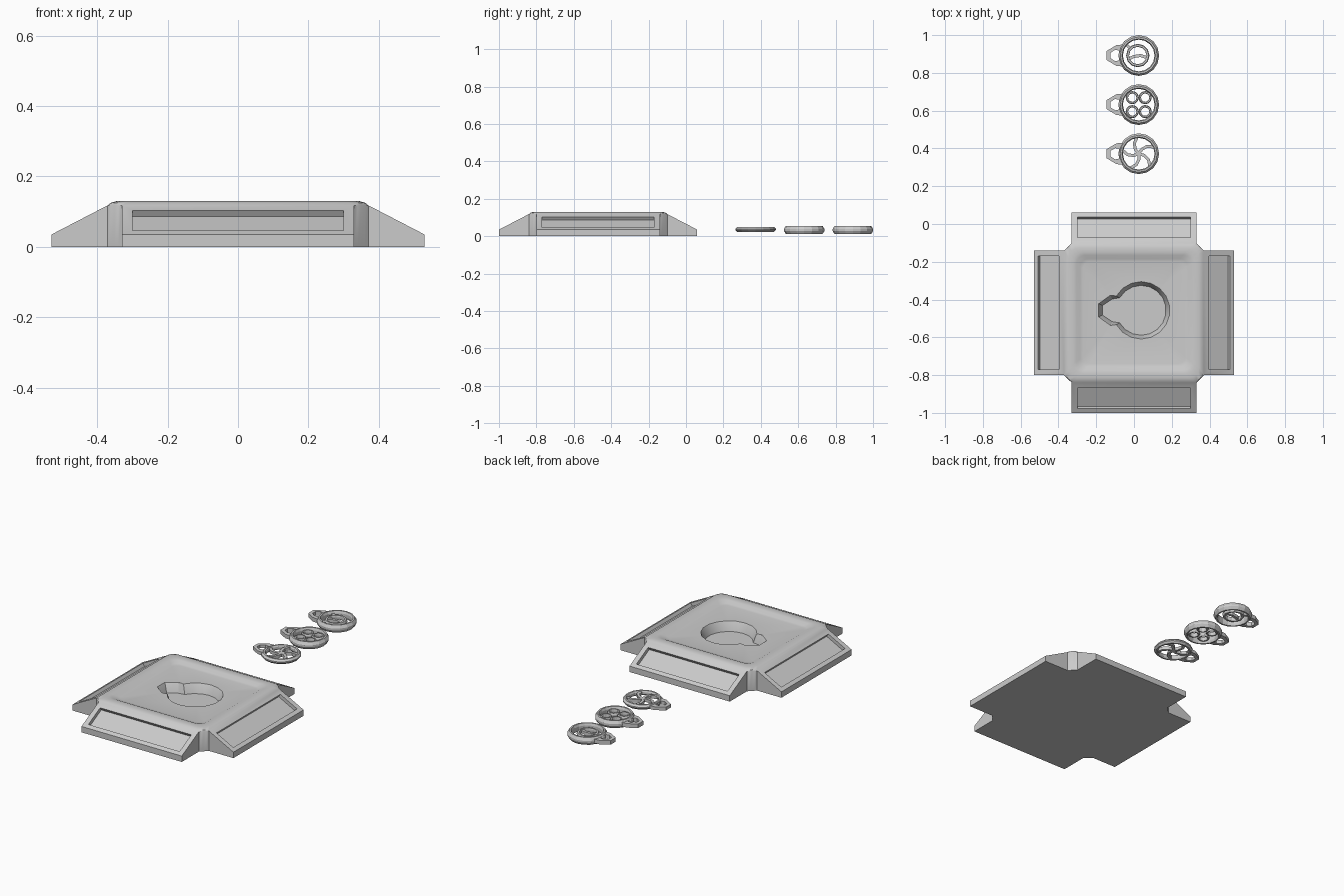
import bpy, bmesh
from math import sin, cos, radians, pi
from mathutils import Vector

if "Cube" in bpy.data.objects:
    bpy.data.objects.remove(bpy.data.objects["Cube"])

CY = -0.47  # centre of the base in y


def finish(name, bm, angle=None):
    bmesh.ops.remove_doubles(bm, verts=bm.verts, dist=1e-5)
    bmesh.ops.recalc_face_normals(bm, faces=bm.faces)
    me = bpy.data.meshes.new(name)
    bm.to_mesh(me)
    bm.free()
    ob = bpy.data.objects.new(name, me)
    bpy.context.collection.objects.link(ob)
    if angle:
        bpy.ops.object.select_all(action='DESELECT')
        ob.select_set(True)
        bpy.context.view_layer.objects.active = ob
        bpy.ops.object.shade_smooth_by_angle(angle=radians(angle))
    return ob


def loft(bm, loops, wrap=False):
    """Skin a list of closed point loops; wrap joins the last to the first."""
    vs = [[bm.verts.new(p) for p in lp] for lp in loops]
    pairs = list(zip(vs, vs[1:])) + ([(vs[-1], vs[0])] if wrap else [])
    for a, b in pairs:
        for i in range(len(a)):
            j = (i + 1) % len(a)
            bm.faces.new((a[i], a[j], b[j], b[i]))
    return vs


def rounded_square(h, r, z, flat=False, n=4):
    pts = []
    for q in range(4):
        a0 = q * pi / 2
        c = Vector((h - r, h - r))
        for i in range(n + 1):
            t = i / n
            if flat:
                p = c + Vector((r * (1 - t), r * t))
            else:
                p = c + r * Vector((cos(t * pi / 2), sin(t * pi / 2)))
            pts.append((p.x * cos(a0) - p.y * sin(a0),
                        CY + p.x * sin(a0) + p.y * cos(a0), z))
    return pts


def keyhole(inset, z):
    r, cx = 0.152 - inset, 0.038
    pts = [(cx + r * cos(radians(a)), r * sin(radians(a))) for a in range(-150, 151, 20)]
    k = inset
    pts += [(-0.125 + k * 0.5, 0.08 - k), (-0.187 + k, 0.035 - k * 0.5),
            (-0.187 + k, -0.035 + k * 0.5), (-0.125 + k * 0.5, -0.08 + k)]
    return [(x, y - 0.457, z) for x, y in pts]


# Base: dished top with keyhole pocket
bm = bmesh.new()
rings = loft(bm, [rounded_square(0.37, 0.04, 0.0, True),
                  rounded_square(0.37, 0.04, 0.118, True),
                  rounded_square(0.362, 0.045, 0.125),
                  rounded_square(0.345, 0.055, 0.13),
                  rounded_square(0.32, 0.05, 0.13),
                  rounded_square(0.305, 0.045, 0.127),
                  rounded_square(0.285, 0.04, 0.117),
                  rounded_square(0.27, 0.035, 0.114)])
# the long straight walls are covered by the ramps
walls = [f for f in bm.faces if max(v.co.z for v in f.verts) < 0.119 and f.calc_area() > 0.03]
bmesh.ops.delete(bm, geom=walls, context='FACES_ONLY')
hole = loft(bm, [keyhole(0, 0.114), keyhole(0.004, 0.108), keyhole(0.02, 0.06)])
bm.faces.new(hole[-1])
edges = []
for lp in (rings[-1], hole[0]):
    edges += [bm.edges.get((lp[i], lp[(i + 1) % len(lp)])) for i in range(len(lp))]
bmesh.ops.triangle_fill(bm, use_beauty=True, use_dissolve=False, edges=edges)

# Four ramps with sunken label panels
W, PW = 0.33, 0.30


def slope(r):
    return 0.118 - (r - 0.37) * 0.083 / 0.16


for q in range(4):
    c, s = round(cos(q * pi / 2)), round(sin(q * pi / 2))

    def P(r, w, z):
        return (r * c - w * s, CY + r * s + w * c, z)
    quad = [(0.37, -W), (0.53, -W), (0.53, W), (0.37, W)]
    inner = [(0.398, -PW), (0.508, -PW), (0.508, PW), (0.398, PW)]
    v = loft(bm, [[P(r, w, slope(r)) for r, w in quad],
                  [P(r, w, slope(r)) for r, w in inner],
                  [P(r - 0.011, w, slope(r) - 0.017) for r, w in inner]])
    bm.faces.new(v[2])
    o = v[0]
    g = [bm.verts.new(P(r, w, 0)) for r, w in quad]
    for i in range(3):
        bm.faces.new((g[i], g[i + 1], o[i + 1], o[i]))
    bm.faces.new(g)
bm.faces.new([bm.verts.new(p) for p in rounded_square(0.37, 0.04, 0.0, True)])
finish("base_tray", bm, 28)


# Tokens
def circle(c, r, z, n=16):
    return [(c[0] + r * cos(2 * pi * i / n), c[1] + r * sin(2 * pi * i / n), z) for i in range(n)]


def hoop(bm, c, r_out, r_in, mid, h, n=16, bev=0.01):
    loft(bm, [circle(c, r_out, mid + h * 0.25, n), circle(c, r_out - bev, mid + h, n),
              circle(c, r_in + bev * 0.5, mid + h, n), circle(c, r_in, mid + h * 0.4, n),
              circle(c, r_in, mid - h * 0.4, n), circle(c, r_in + bev * 0.5, mid - h, n),
              circle(c, r_out - bev, mid - h, n), circle(c, r_out, mid - h * 0.25, n)], True)


def bar(bm, pts, w, mid, h):
    """Flat strip following a path."""
    pts = [Vector(p) for p in pts]
    secs = []
    for i, p in enumerate(pts):
        d = (pts[min(i + 1, len(pts) - 1)] - pts[max(i - 1, 0)]).normalized()
        n = Vector((-d.y, d.x)) * w / 2
        a, b = p + n, p - n
        secs.append([(a.x, a.y, mid - h), (b.x, b.y, mid - h), (b.x, b.y, mid + h), (a.x, a.y, mid + h)])
    v = loft(bm, secs)
    bm.faces.new(v[0])
    bm.faces.new(v[-1])


def tab(bm, cx, cy, mid, h):
    """Hexagonal hanging loop on the left side."""
    out = [(-0.085, 0.058), (-0.118, 0.055), (-0.17, 0.024)]
    inn = [(-0.103, 0.026), (-0.125, 0.03), (-0.15, 0.014)]

    def ring(half, z):
        return [(cx + x, cy + y, z) for x, y in half + [(x, -y) for x, y in reversed(half)]]
    loft(bm, [ring(out, mid - h), ring(out, mid + h), ring(inn, mid + h), ring(inn, mid - h)], True)


def token(name, cy, mid, h, emblem):
    bm = bmesh.new()
    c = (0.025, cy)
    hoop(bm, c, 0.108, 0.084, mid, h)
    tab(bm, c[0], cy, mid, min(h * 0.7, 0.012))
    emblem(bm, c, mid)
    finish(name, bm)


def pinwheel(bm, c, mid):
    for k in range(5):
        a0 = radians(55 + 72 * k)
        path = [(c[0] + r * cos(a0 + radians(t)), c[1] + r * sin(a0 + radians(t)))
                for r, t in ((0.0, 0), (0.03, 0), (0.06, -14), (0.09, -32))]
        bar(bm, path, 0.016, mid, 0.009)


def four_rings(bm, c, mid):
    for x in (-1, 1):
        for y in (-1, 1):
            hoop(bm, (c[0] + 0.034 * x, c[1] + 0.037 * y), 0.035, 0.022, mid, 0.012, 12, 0.004)
    for s in (-1, 1):
        for d in ((s, 1), (s, -1)):
            bar(bm, [(c[0] + d[0] * k, c[1] + d[1] * k) for k in (0.055, 0.064)], 0.016, mid, 0.008)


def inner_hoop(bm, c, mid):
    hoop(bm, (c[0] - 0.005, c[1]), 0.062, 0.046, mid, 0.012, 12, 0.004)
    bar(bm, [(c[0] + x, c[1] + y) for x, y in
             ((-0.052, -0.018), (-0.025, -0.005), (0.01, 0.0), (0.045, -0.012))], 0.016, mid, 0.009)
    bar(bm, [(c[0] + x, c[1] + y) for x, y in ((-0.068, 0.06), (-0.045, 0.038))], 0.016, mid, 0.009)


token("pinwheel_token", 0.372, 0.036, 0.014, pinwheel)
token("four_ring_token", 0.632, 0.033, 0.022, four_rings)
token("inner_hoop_token", 0.892, 0.033, 0.022, inner_hoop)
